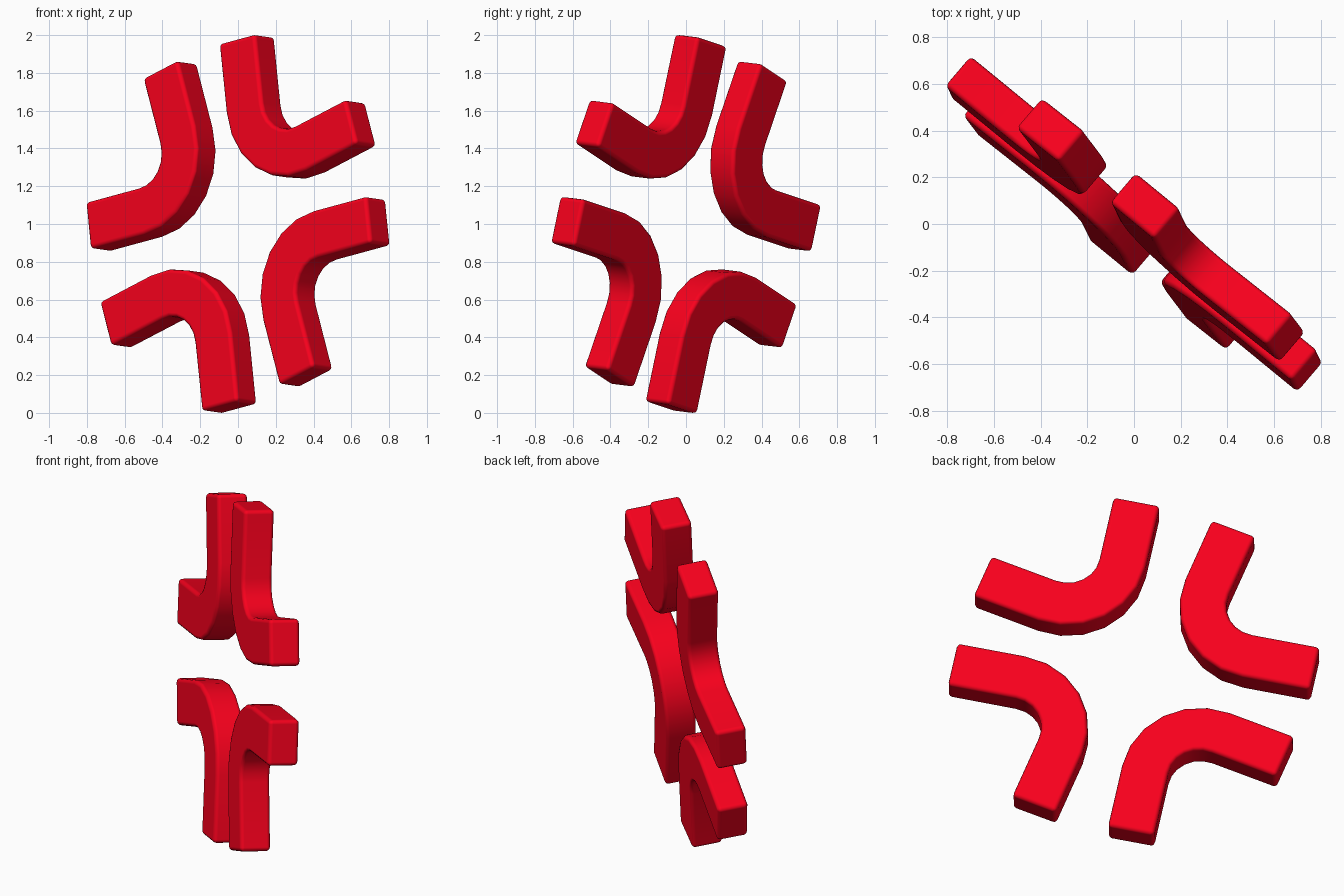
import bpy, bmesh, math
from mathutils import Matrix, Vector

if "Cube" in bpy.data.objects:
    bpy.data.objects.remove(bpy.data.objects["Cube"])

R_OUT, R_IN, CENTRE = 0.427, 0.173, 0.76   # bend radii and bend centre on the bisector
HALF = math.radians(39.7)                  # half angle between the two straight legs
LEG, THICK = 0.374, 0.17
STEPS = 6

red = bpy.data.materials.new("red")
red.diffuse_color = (0.95, 0.0, 0.012, 1)
red.use_nodes = True
red.node_tree.nodes["Principled BSDF"].inputs["Base Color"].default_value = red.diffuse_color

# Tilted plane that holds the ring of arms
e1 = Vector((0.762, -0.647, 0.021)).normalized()
n = e1.cross(Vector((0.046, 0.082, 0.9956))).normalized()
e2 = n.cross(e1)
plane = Matrix((e1, e2, n)).transposed().to_4x4()
plane.translation = (0, 0, 1)


def edge(radius):
    """One long side of the bent arm: leg, arc, leg."""
    sweep = math.pi / 2 - HALF
    pts = []
    for i in range(STEPS + 1):
        a = -sweep + 2 * sweep * i / STEPS
        pts.append(Vector((CENTRE - radius * math.cos(a), radius * math.sin(a))))
    leg = Vector((math.cos(HALF), math.sin(HALF))) * LEG
    return [pts[0] + Vector((leg.x, -leg.y))] + pts + [pts[-1] + leg]


def bent_arm(name, angle):
    bm = bmesh.new()
    outer, inner = edge(R_OUT), edge(R_IN)
    rings = []
    for o, i in zip(outer, inner):
        rings.append([bm.verts.new((p.x, p.y, z)) for p, z in
                      ((o, -THICK / 2), (i, -THICK / 2), (i, THICK / 2), (o, THICK / 2))])
    for a, b in zip(rings, rings[1:]):
        for k in range(4):
            bm.faces.new((a[k], a[(k + 1) % 4], b[(k + 1) % 4], b[k]))
    bm.faces.new(rings[0])
    bm.faces.new(rings[-1])
    bmesh.ops.recalc_face_normals(bm, faces=bm.faces)
    bm.transform(plane @ Matrix.Rotation(angle, 4, 'Z'))
    mesh = bpy.data.meshes.new(name)
    bm.to_mesh(mesh)
    bm.free()
    mesh.materials.append(red)
    obj = bpy.data.objects.new(name, mesh)
    bpy.context.collection.objects.link(obj)
    # Softly rounded edges
    bev = obj.modifiers.new("soft_edges", 'BEVEL')
    bev.width, bev.segments = 0.022, 3
    bev.limit_method, bev.angle_limit = 'ANGLE', math.radians(40)
    bev.harden_normals = True
    mesh.shade_smooth()


# Four arms turned a quarter each around the centre
for k in range(4):
    bent_arm(f"bent_arm_{k + 1}", math.radians(61 + 90 * k))
